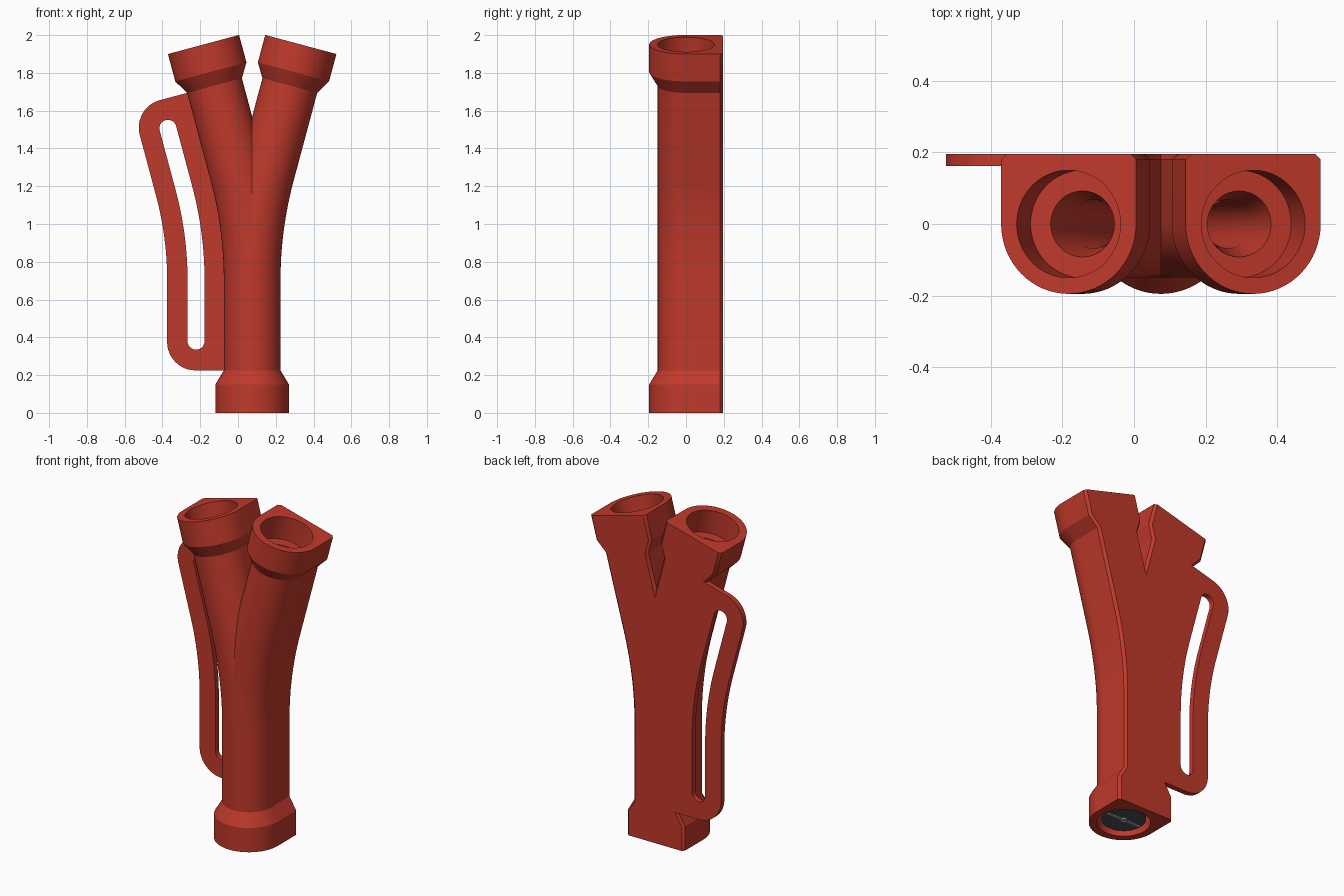
import bpy, bmesh, math
from mathutils import Vector

if "Cube" in bpy.data.objects:
    bpy.data.objects.remove(bpy.data.objects["Cube"])

AXIS_X = 0.075                      # symmetry plane of the forked body
BACK, CHAMFER = 0.195, 0.015
BEND_START, BEND_R, TILT = 0.70, 2.196, math.radians(15)
BEND_END = BEND_START + BEND_R * TILT
LENGTH = BEND_END + 0.706


def material(name, rgb):
    m = bpy.data.materials.new(name)
    m.diffuse_color = (*rgb, 1)
    m.use_nodes = True
    m.node_tree.nodes["Principled BSDF"].inputs["Base Color"].default_value = m.diffuse_color
    return m


RED = material("red plastic", (0.527, 0.041, 0.024))
DARK = material("dark grey", (0.07, 0.075, 0.08))
LIGHT = material("light grey", (0.35, 0.35, 0.35))


def on_path(s, u, y):
    """Point at length s along the curved centreline, u sideways, y in depth."""
    a = min(max(s - BEND_START, 0) / BEND_R, TILT)
    x = BEND_R * (1 - math.cos(a))
    z = min(s, BEND_START) + BEND_R * math.sin(a)
    rest = max(s - BEND_END, 0)
    x += rest * math.sin(a)
    z += rest * math.cos(a)
    return Vector((x + u * math.cos(a), y, z - u * math.sin(a)))


def finish(bm, name, mat):
    bmesh.ops.recalc_face_normals(bm, faces=bm.faces)
    mesh = bpy.data.meshes.new(name)
    bm.to_mesh(mesh)
    bm.free()
    mesh.materials.append(mat)
    ob = bpy.data.objects.new(name, mesh)
    bpy.context.collection.objects.link(ob)
    bpy.ops.object.select_all(action='DESELECT')
    ob.select_set(True)
    bpy.context.view_layer.objects.active = ob
    bpy.ops.object.shade_smooth_by_angle(angle=math.radians(25))
    return ob


FRONT_N, BACK_N = 32, 32


def d_section(r):
    """Round front, flat chamfered back."""
    pts = [(r * math.cos(t), r * math.sin(t))
           for t in (math.pi * (1 + i / FRONT_N) for i in range(FRONT_N + 1))]
    pts.append((r, BACK - CHAMFER))
    w, n = r - CHAMFER, BACK_N - 4
    pts += [(w - 2 * w * i / n, BACK) for i in range(n + 1)]
    pts.append((-r, BACK - CHAMFER))
    return pts


def circle_section(r):
    n = FRONT_N + BACK_N
    return [(r * math.cos(t), r * math.sin(t))
            for t in (math.pi + 2 * math.pi * i / n for i in range(n))]


def steps(a, b, n):
    return [a + (b - a) * i / n for i in range(n + 1)]


# forked body: one hollow bent branch, cut at the middle and mirrored
bend = steps(BEND_START, BEND_END, 20)
outer = [(0, .195), (.15, .195), (.225, .15)] + [(s, .15) for s in bend]
outer += [(LENGTH - .225, .15), (LENGTH - .15, .195), (LENGTH, .195)]
inner = [(LENGTH, .15), (LENGTH - .15, .15), (LENGTH - .15, .092), (LENGTH - .265, .068)]
inner += [(s, .068) for s in reversed(bend)]
inner += [(.265, .068), (.15, .092), (.15, .15), (0, .15)]

bm = bmesh.new()
rings = [[bm.verts.new(on_path(s, u, y)) for u, y in d_section(r)] for s, r in outer]
rings += [[bm.verts.new(on_path(s, u, y)) for u, y in circle_section(r)] for s, r in inner]
for k, ring in enumerate(rings):
    nxt = rings[(k + 1) % len(rings)]
    for i in range(len(ring)):
        j = (i + 1) % len(ring)
        bm.faces.new((ring[i], ring[j], nxt[j], nxt[i]))
bmesh.ops.bisect_plane(bm, geom=bm.verts[:] + bm.edges[:] + bm.faces[:], dist=1e-5,
                       plane_co=(0, 0, 0), plane_no=(1, 0, 0), clear_inner=True)
copy = bmesh.ops.duplicate(bm, geom=bm.verts[:] + bm.edges[:] + bm.faces[:])["geom"]
for v in copy:
    if isinstance(v, bmesh.types.BMVert):
        v.co.x *= -1
bmesh.ops.remove_doubles(bm, verts=bm.verts, dist=1e-4)
finish(bm, "forked_body", RED).location.x = AXIS_X

# side handle: flat strip following the left branch, with a rounded slot
S0, S1, CORNER = .225, LENGTH - .225, .15
A, B, SLOT_U, SLOT_R = S0 + .11, S1 - .11, .297, .045
rows = set(steps(A + SLOT_R, B - SLOT_R, 40))
for i in range(13):
    f = 1 - math.cos(math.pi / 2 * i / 12)
    rows |= {S0 + CORNER * f, S1 - CORNER * f, A + SLOT_R * f, B - SLOT_R * f}


def arc_width(d, r):
    d = min(max(d, 0), r)
    return math.sqrt(max(r * r - (r - d) ** 2, 0))


bm = bmesh.new()
prev = None
for s in sorted(rows):
    edge = .30 + arc_width(min(s - S0, S1 - s), CORNER)
    h = arc_width(min(s - A, B - s), SLOT_R)
    row = []
    for u in (.135, SLOT_U - h, SLOT_U + h, edge):
        p = on_path(s, -u, BACK)
        # the left branch is the mirror of the right one
        q = on_path(s, u, BACK)
        row.append(bm.verts.new((AXIS_X - q.x, p.y, q.z)))
    if prev:
        for i in (0, 2):
            bm.faces.new((prev[i], prev[i + 1], row[i + 1], row[i]))
    prev = row
bmesh.ops.remove_doubles(bm, verts=bm.verts, dist=1e-5)
ext = bmesh.ops.extrude_face_region(bm, geom=bm.faces[:], use_keep_orig=True)["geom"]
bmesh.ops.translate(bm, vec=(0, -.033, 0),
                    verts=[g for g in ext if isinstance(g, bmesh.types.BMVert)])
finish(bm, "side_handle", RED)


# insert in the bottom socket
def cylinder(name, r, z0, z1, mat):
    bm = bmesh.new()
    bmesh.ops.create_cone(bm, cap_ends=True, segments=48, radius1=r, radius2=r, depth=z1 - z0)
    finish(bm, name, mat).location = (AXIS_X, 0, (z0 + z1) / 2)


cylinder("socket_insert", .125, .02, .15, DARK)
cylinder("insert_hub", .022, .012, .03, LIGHT)
bm = bmesh.new()
bmesh.ops.create_cube(bm, size=1)
bmesh.ops.scale(bm, vec=(.23, .018, .009), verts=bm.verts)
finish(bm, "insert_bar", LIGHT).location = (AXIS_X, 0, .017)
